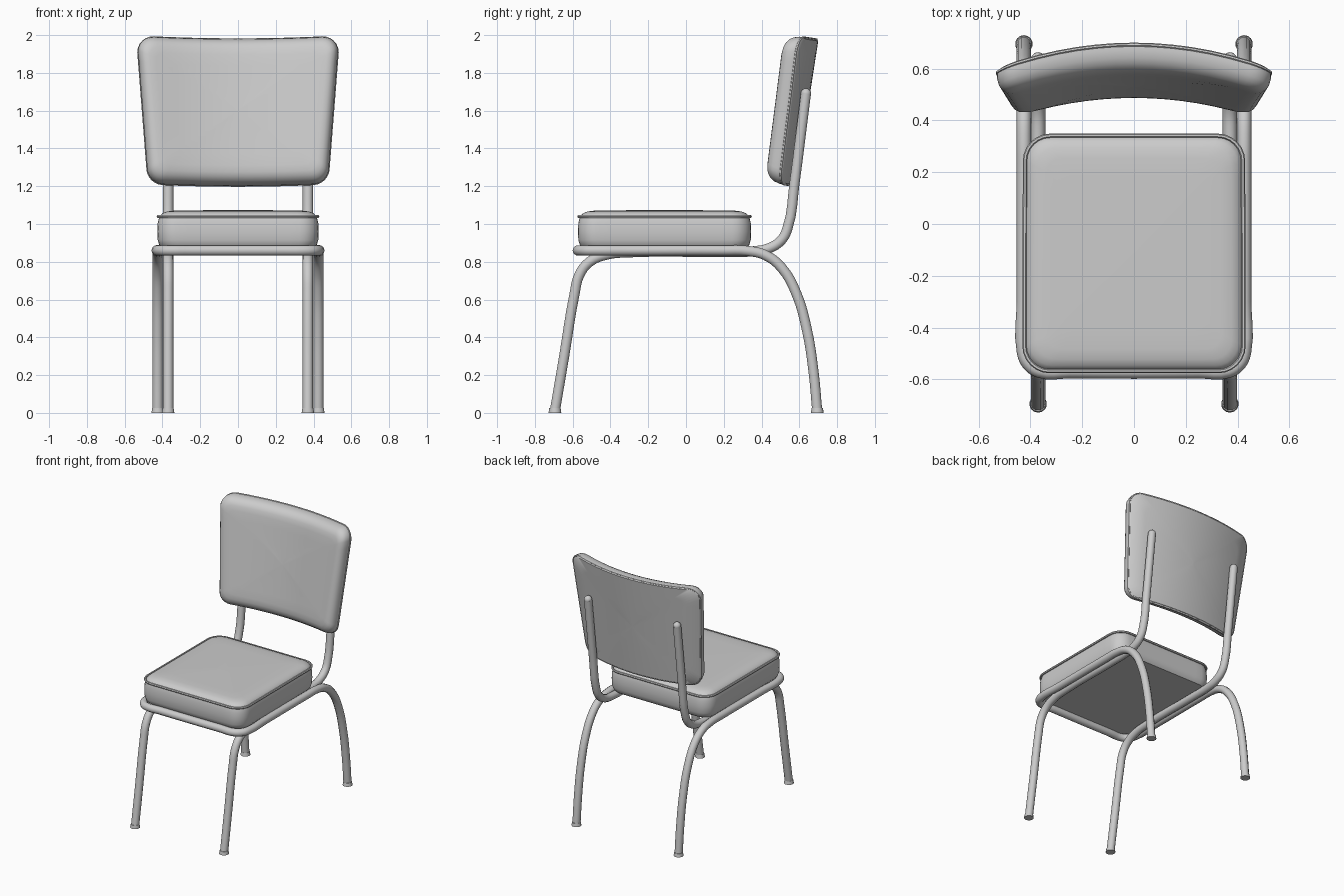
import bpy, bmesh, math
from mathutils import Vector, Matrix

if "Cube" in bpy.data.objects:
    bpy.data.objects.remove(bpy.data.objects["Cube"])

R = 0.028  # tube radius


def link(name, data):
    ob = bpy.data.objects.new(name, data)
    bpy.context.collection.objects.link(ob)
    return ob


def finish(ob, angle=40):
    bpy.ops.object.select_all(action='DESELECT')
    ob.select_set(True)
    bpy.context.view_layer.objects.active = ob
    if ob.type == 'CURVE':
        bpy.ops.object.convert(target='MESH')
    bpy.ops.object.shade_smooth_by_angle(angle=math.radians(angle))


def tube(name, pts, r=R, cyclic=False, smooth=True, sides=3):
    cu = bpy.data.curves.new(name, 'CURVE')
    cu.dimensions = '3D'
    cu.bevel_depth = r
    cu.bevel_resolution = sides
    cu.use_fill_caps = True
    cu.resolution_u = 4
    if smooth:
        sp = cu.splines.new('BEZIER')
        sp.bezier_points.add(len(pts) - 1)
        for bp, p in zip(sp.bezier_points, pts):
            bp.co = p
            bp.handle_left_type = bp.handle_right_type = 'AUTO'
    else:
        sp = cu.splines.new('POLY')
        sp.points.add(len(pts) - 1)
        for q, p in zip(sp.points, pts):
            q.co = (*p, 1)
    sp.use_cyclic_u = cyclic
    finish(link(name, cu))


def outline(w0, w1, v0, v1, r, inset=0, n=12, m=6):
    """Rounded trapezoid: half width w0 at v0 and w1 at v1."""
    w0, w1, v0, v1 = w0 - inset, w1 - inset, v0 + inset, v1 - inset
    r = max(r - inset * 0.5, 0.02)
    corners = [(w0 - r, v0 + r, -90), (w1 - r, v1 - r, 0),
               (-w1 + r, v1 - r, 90), (-w0 + r, v0 + r, 180)]
    arcs = [[(cx + r * math.cos(math.radians(a + 90 * i / m)),
              cy + r * math.sin(math.radians(a + 90 * i / m))) for i in range(m + 1)]
            for cx, cy, a in corners]
    pts = []
    for k, arc in enumerate(arcs):
        pts += arc
        (ax, ay), (bx, by) = arc[-1], arcs[(k + 1) % 4][0]
        pts += [(ax + (bx - ax) * i / n, ay + (by - ay) * i / n) for i in range(1, n)]
    return pts


def cushion(name, shape, layers, place):
    """Loft outline rings (depth, inset), closing both ends with shrinking rings."""
    cv = (shape[2] + shape[3]) / 2
    shrink = lambda ring, s: [(u * s, cv + (v - cv) * s) for u, v in ring]
    scales = (0.8, 0.6, 0.4, 0.2, 0.01)
    rings = [(d, outline(*shape, inset=i)) for d, i in layers]
    (d0, first), (d1, last) = rings[0], rings[-1]
    rings = ([(d0, shrink(first, s)) for s in reversed(scales)] + rings
             + [(d1 + 0.004 * (1 - s), shrink(last, s)) for s in scales])
    bm = bmesh.new()
    vs = [[bm.verts.new(place(u, v, d)) for u, v in ring] for d, ring in rings]
    for a, b in zip(vs, vs[1:]):
        for i in range(len(a)):
            j = (i + 1) % len(a)
            bm.faces.new((a[i], a[j], b[j], b[i]))
    bm.faces.new(vs[0])
    bm.faces.new(vs[-1])
    bmesh.ops.recalc_face_normals(bm, faces=bm.faces)
    me = bpy.data.meshes.new(name)
    bm.to_mesh(me)
    bm.free()
    finish(link(name, me))


# Seat cushion with piping
seat = (0.427, 0.425, -0.572, 0.345, 0.10)
flat = lambda u, v, d: Vector((u, v, d))
cushion("seat", seat, [(0.875, 0.022), (0.89, 0.010), (0.915, 0.002), (0.96, 0), (1.005, 0.002),
                       (1.03, 0.008), (1.042, 0.012), (1.056, 0.026), (1.066, 0.05),
                       (1.071, 0.09)], flat)
tube("seat_piping", [flat(u, v, 1.04) for u, v in outline(*seat, inset=0.004)],
     0.008, True, False, 1)

# Curved backrest cushion with piping, leaning backward
back = (0.485, 0.533, -0.397, 0.397, 0.085)
tilt = Matrix.Rotation(-math.atan(0.155), 4, 'X')


def lean(u, v, d):
    return Vector((0, 0.641, 1.588)) + tilt @ Vector((u, -d - 0.35 * u * u, v))


cushion("backrest", back, [(0, 0.012), (0.008, 0.004), (0.03, 0.004), (0.06, 0.012), (0.08, 0.024),
                           (0.096, 0.042), (0.105, 0.065), (0.109, 0.10)], lean)
tube("backrest_piping", [lean(u, v, 0.010) for u, v in outline(*back, inset=0.006)],
     0.007, True, False, 1)

# Outer tube: rear legs, side rails and front rail in one run
leg = [(0.425, y, z) for y, z in [(0.695, 0.006), (0.675, 0.22), (0.64, 0.44), (0.585, 0.63),
                                  (0.505, 0.77), (0.42, 0.835), (0.32, 0.858), (0.2, 0.86),
                                  (-0.3, 0.86), (-0.49, 0.86)]]
leg += [(0.408, -0.535, 0.86), (0.365, -0.566, 0.86), (0.25, -0.568, 0.86)]
tube("rear_leg_and_rail", leg + [(-x, y, z) for x, y, z in reversed(leg)])

# Inner tubes: front leg, under-seat rail and back upright, on each side
inner = [(-0.695, 0.006), (-0.645, 0.3), (-0.59, 0.63), (-0.565, 0.73), (-0.51, 0.8),
         (-0.42, 0.838), (-0.3, 0.85), (0.2, 0.852), (0.36, 0.856), (0.44, 0.872),
         (0.505, 0.915), (0.538, 0.98), (0.575, 1.22), (0.606, 1.46), (0.635, 1.69)]
for side, s in (("left", -1), ("right", 1)):
    x = 0.37 * s
    tube("front_leg_and_upright_" + side, [(x, y, z) for y, z in inner])
    bpy.ops.mesh.primitive_uv_sphere_add(segments=12, ring_count=8, radius=R,
                                         location=(x, 0.635, 1.69))
    bpy.context.object.name = "upright_tip_" + side
    finish(bpy.context.object)
    # Flared foot caps
    for part, fx, fy in (("front", x, -0.694), ("rear", 0.425 * s, 0.695)):
        bpy.ops.mesh.primitive_cone_add(vertices=14, radius1=0.034, radius2=0.030, depth=0.025,
                                        location=(fx, fy, 0.0125))
        bpy.context.object.name = part + "_foot_" + side
        finish(bpy.context.object)
